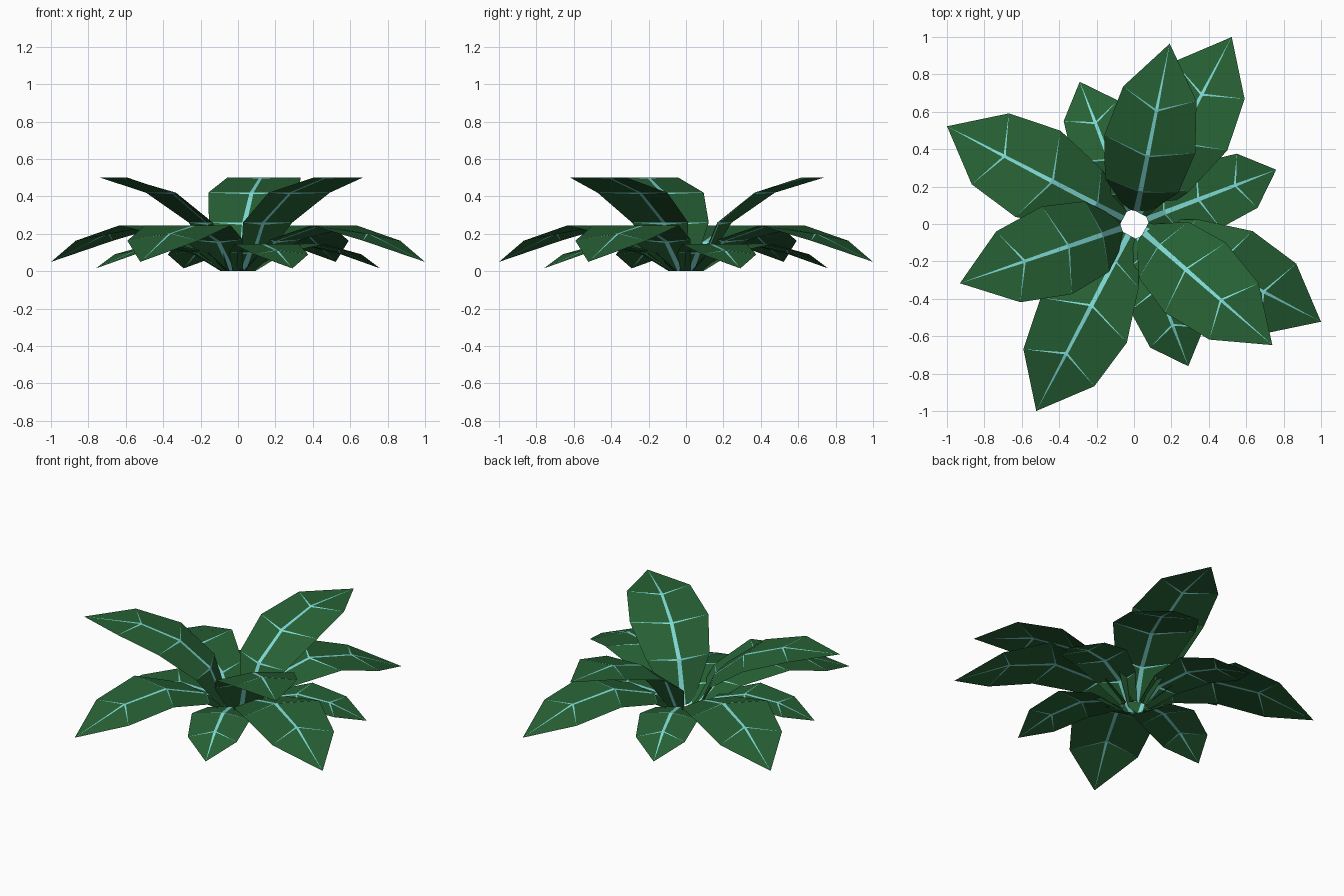
import bpy
import bmesh
from math import radians
from mathutils import Vector

cube = bpy.data.objects.get("Cube")
if cube:
    bpy.data.objects.remove(cube, do_unlink=True)


def make_material(name, rgb):
    mat = bpy.data.materials.new(name)
    mat.use_nodes = True
    colour = (*rgb, 1.0)
    mat.diffuse_color = colour
    mat.node_tree.nodes["Principled BSDF"].inputs["Base Color"].default_value = colour
    return mat


GREEN = make_material("leaf green", (0.02, 0.12, 0.035))
CYAN = make_material("vein cyan", (0.22, 0.72, 0.68))
BLADE, VEIN = 0, 1
VEIN_WIDTH = 0.012
RIB_HALF = (0.016, 0.013, 0.011, 0.008)


def build_leaf_mesh(name, rings, tip):
    """Leaf pointing along +x; ring = rib reach, rib z, edge reach, edge z, half width."""
    bm = bmesh.new()
    tip_vert = bm.verts.new((tip[0], 0, tip[1]))

    def face(verts, slot, side=1):
        f = bm.faces.new(verts if side > 0 else verts[::-1])
        f.material_index = slot

    # rib and edge points of each half
    halves = {}
    for side in (1, -1):
        rows, last = [], None
        for (rib_x, rib_z, edge_x, edge_z, half), rib in zip(rings, RIB_HALF):
            top = Vector((rib_x, side * rib, rib_z))
            edge = bm.verts.new((edge_x, side * half, edge_z))
            low = None
            if last is not None:
                low = bm.verts.new(top + (last - top).normalized() * VEIN_WIDTH)
            rows.append((low, bm.verts.new(top), edge))
            last = top
        halves[side] = rows

    # blade panels and tapering side veins
    for side, rows in halves.items():
        for (_, p0, e0), (q1, p1, e1) in zip(rows, rows[1:]):
            face([p0, q1, e1, e0], BLADE, side)
            face([q1, p1, e1], VEIN, side)
        face([rows[-1][1], tip_vert, rows[-1][2]], BLADE, side)

    # central rib strip
    pairs = list(zip(halves[1], halves[-1]))
    for (l0, r0), (l1, r1) in zip(pairs, pairs[1:]):
        face([r0[1], r1[0], l1[0], l0[1]], VEIN)
        face([r1[0], r1[1], l1[1], l1[0]], VEIN)
    face([pairs[-1][1][1], tip_vert, pairs[-1][0][1]], VEIN)

    mesh = bpy.data.meshes.new(name)
    bm.to_mesh(mesh)
    bm.free()
    mesh.materials.append(GREEN)
    mesh.materials.append(CYAN)
    return mesh


def place_whorl(name, count, start, rings, tip):
    mesh = build_leaf_mesh(name, rings, tip)
    for i in range(count):
        leaf = bpy.data.objects.new(f"{name}_{i + 1}", mesh)
        leaf.rotation_euler.z = radians(start + i * 360 / count)
        bpy.context.collection.objects.link(leaf)


# tall inner leaves
place_whorl("upright_leaf", 3, 78.8, [
    (0.07, 0.0, 0.07, 0.0, 0.06),
    (0.18, 0.26, 0.21, 0.26, 0.2),
    (0.375, 0.42, 0.435, 0.42, 0.248),
    (0.626, 0.5, 0.71, 0.5, 0.2),
], (0.983, 0.5))

# long arching leaves
place_whorl("drooping_leaf", 4, 62.4, [
    (0.065, 0.0, 0.065, 0.0, 0.06),
    (0.23, 0.16, 0.29, 0.17, 0.18),
    (0.5, 0.245, 0.58, 0.245, 0.26),
    (0.79, 0.2, 0.867, 0.163, 0.214),
], (1.128, 0.05))

# short outer leaves
place_whorl("small_leaf", 4, 20.9, [
    (0.075, 0.0, 0.075, 0.0, 0.06),
    (0.18, 0.1, 0.22, 0.1, 0.135),
    (0.377, 0.145, 0.425, 0.145, 0.185),
    (0.587, 0.11, 0.648, 0.09, 0.155),
], (0.814, 0.015))
